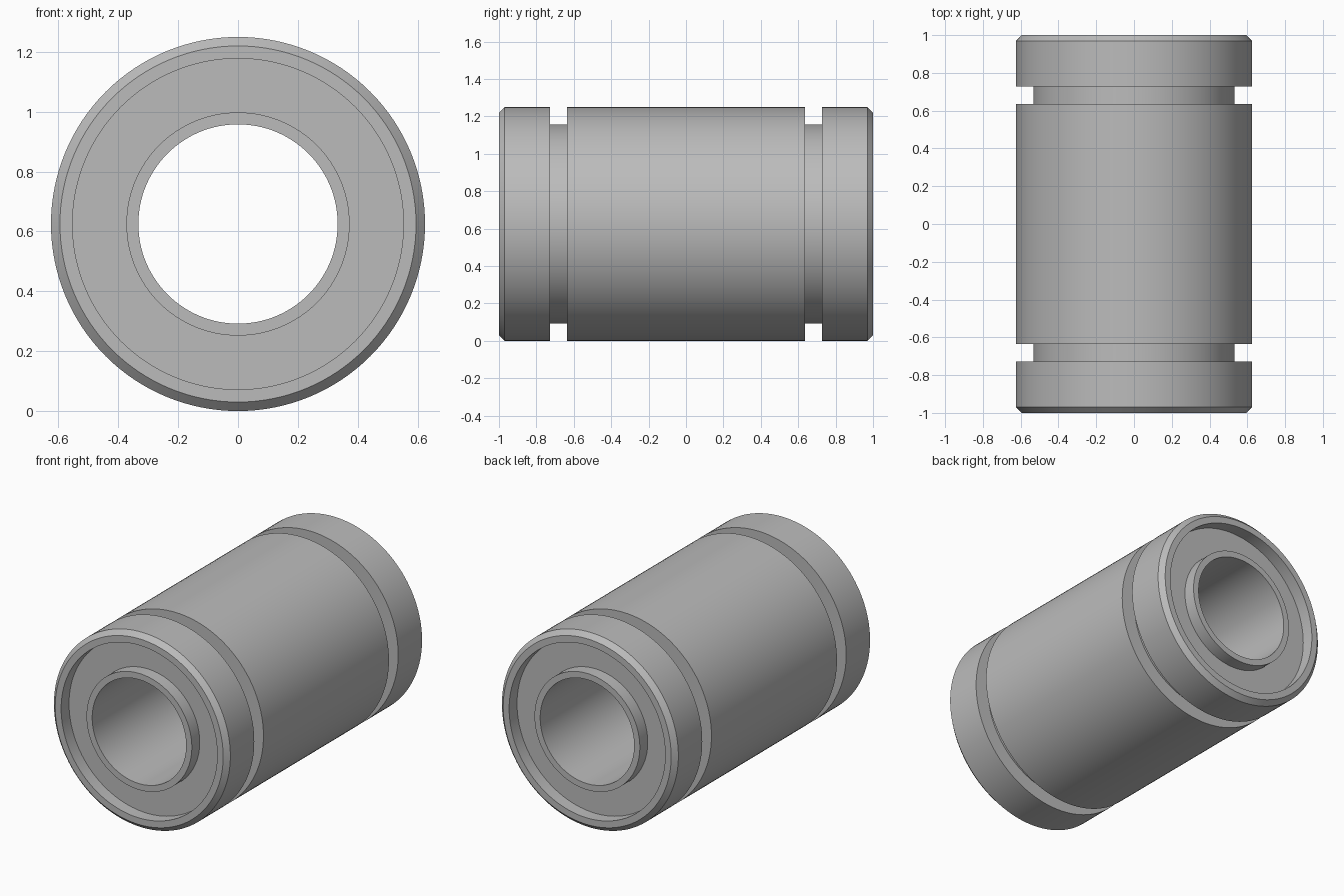
import bpy, bmesh, math

if "Cube" in bpy.data.objects:
    bpy.data.objects.remove(bpy.data.objects["Cube"], do_unlink=True)

SEGMENTS = 128
RADIUS = 0.625

steel = bpy.data.materials.new("grey_steel")
steel.use_nodes = True
GREY = (0.5, 0.5, 0.5, 1.0)
steel.diffuse_color = GREY
steel.node_tree.nodes["Principled BSDF"].inputs["Base Color"].default_value = GREY


def lathe(name, profile):
    """Spin a closed (radius, y) profile around the long axis."""
    bm = bmesh.new()
    rings = []
    for i in range(SEGMENTS):
        a = 2 * math.pi * i / SEGMENTS
        rings.append([bm.verts.new((r * math.cos(a), y, RADIUS + r * math.sin(a)))
                      for r, y in profile])
    n = len(profile)
    for i in range(SEGMENTS):
        here, there = rings[i], rings[(i + 1) % SEGMENTS]
        for j in range(n):
            k = (j + 1) % n
            bm.faces.new((here[j], here[k], there[k], there[j]))
    bmesh.ops.recalc_face_normals(bm, faces=bm.faces)
    mesh = bpy.data.meshes.new(name)
    bm.to_mesh(mesh)
    bm.free()
    mesh.materials.append(steel)
    obj = bpy.data.objects.new(name, mesh)
    bpy.context.collection.objects.link(obj)
    bpy.ops.object.select_all(action="DESELECT")
    obj.select_set(True)
    bpy.context.view_layer.objects.active = obj
    bpy.ops.object.shade_smooth_by_angle(angle=math.radians(30))
    return obj


def mirrored(half):
    """Complete a half profile by reflecting it across y = 0."""
    return half + [(r, -y) for r, y in reversed(half)]


# Outer housing: chamfered ends and two retaining grooves
BORE, GROOVE, CHAMFER = 0.553, 0.533, 0.03
G_IN, G_OUT = 0.635, 0.728
lathe("outer_housing", mirrored([
    (BORE - 0.06, 0.9), (BORE, 0.9), (BORE, 1.0),
    (RADIUS - CHAMFER, 1.0), (RADIUS, 1.0 - CHAMFER),
    (RADIUS, G_OUT), (GROOVE, G_OUT), (GROOVE, G_IN), (RADIUS, G_IN)]))

# Inner sleeve, flush with the ends of the housing
lathe("inner_sleeve", mirrored([(0.333, 1.0), (0.373, 1.0)]))

# Recessed end seals between sleeve and housing
for name, side in (("front_seal", -1), ("back_seal", 1)):
    lathe(name, [(0.36, side * 0.86), (0.36, side * 0.92),
                 (BORE + 0.01, side * 0.92), (BORE + 0.01, side * 0.86)])
